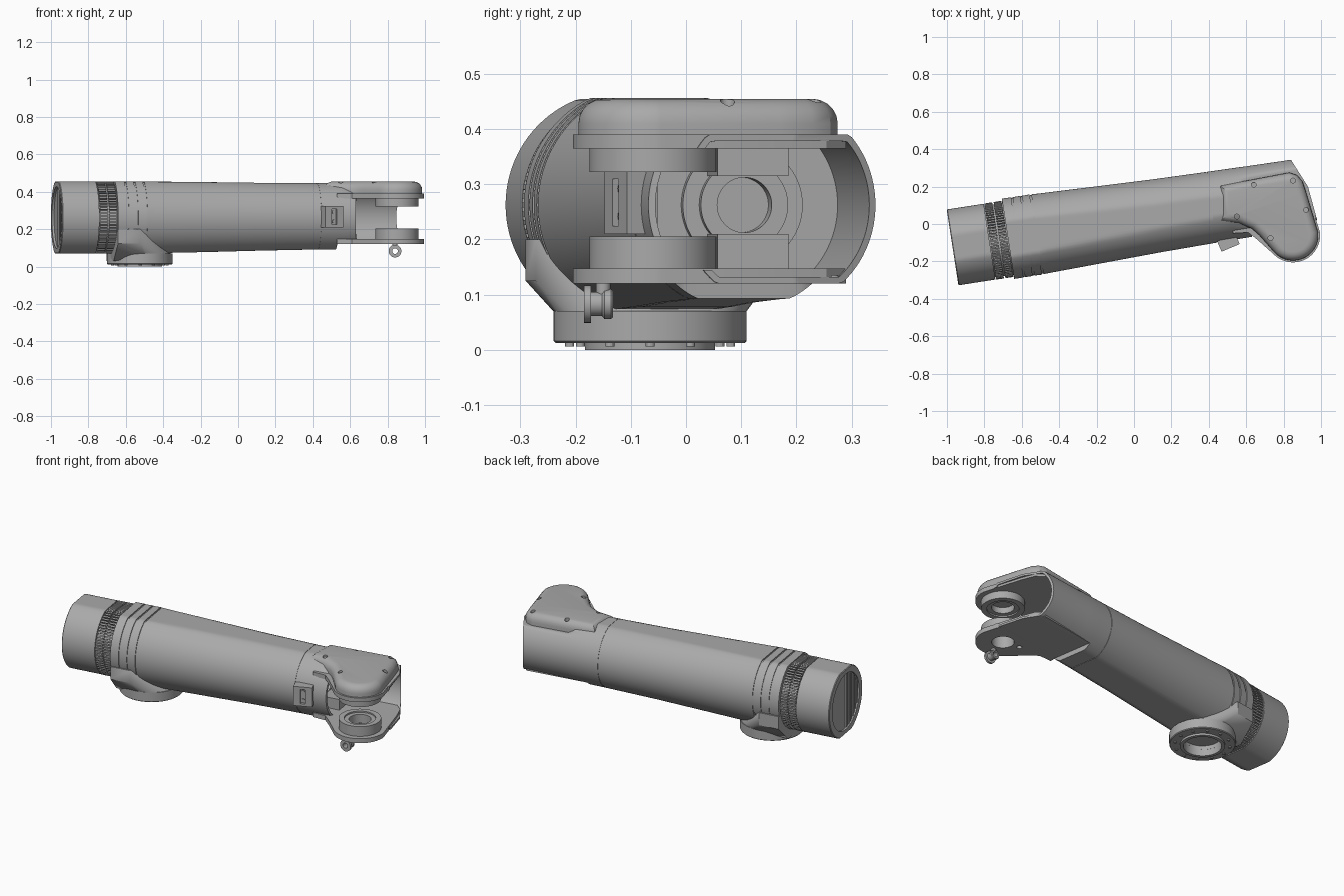
import bpy, bmesh, math
from mathutils import Matrix, Vector

if "Cube" in bpy.data.objects:
    bpy.data.objects.remove(bpy.data.objects["Cube"])

grey = bpy.data.materials.new("machined grey")
grey.use_nodes = True
grey.diffuse_color = (0.4, 0.4, 0.4, 1)
grey.node_tree.nodes["Principled BSDF"].inputs["Base Color"].default_value = (0.4, 0.4, 0.4, 1)

MID = 0.2625                                   # height of the arm axis
ARM = Matrix.Translation((-0.97, -0.125, MID)) @ Matrix.Rotation(math.radians(8.8), 4, 'Z')
JOINT = Vector((0.85, -0.06, 0))               # fork joint centre
FLANGE = Vector((-0.525, -0.065, 0))           # mounting flange centre


def finish(name, bm, matrix=Matrix()):
    bmesh.ops.recalc_face_normals(bm, faces=bm.faces)
    me = bpy.data.meshes.new(name)
    bm.to_mesh(me)
    bm.free()
    me.transform(matrix)
    me.materials.append(grey)
    ob = bpy.data.objects.new(name, me)
    bpy.context.collection.objects.link(ob)
    smooth(ob)
    return ob


def smooth(ob):
    ob.data.shade_smooth()
    ob.data.set_sharp_from_angle(angle=math.radians(28))


def loft(name, rings, matrix=Matrix(), closed=False):
    bm = bmesh.new()
    loops = [[bm.verts.new(p) for p in ring] for ring in rings]
    pairs = list(zip(loops, loops[1:])) + ([(loops[-1], loops[0])] if closed else [])
    for a, b in pairs:
        for i in range(len(a)):
            j = (i + 1) % len(a)
            bm.faces.new((a[i], a[j], b[j], b[i]))
    if not closed:
        bm.faces.new(loops[0])
        bm.faces.new(loops[-1])
    return finish(name, bm, matrix)


def circle(r, n=64, a0=0, a1=360):
    return [(r * math.cos(math.radians(a0 + (a1 - a0) * i / n)),
             r * math.sin(math.radians(a0 + (a1 - a0) * i / n))) for i in range(n)]


def lathe(name, profile, matrix, closed=False, n=64):
    return loft(name, [[(x, y, z) for x, y in circle(r, n)] for r, z in profile], matrix, closed)


def prism(name, pts, z0, z1):
    return loft(name, [[(x, y, z) for x, y in pts] for z in (z0, z1)])


def box(name, size, centre, matrix):
    bm = bmesh.new()
    bmesh.ops.create_cube(bm, size=1, matrix=Matrix.Translation(centre) @ Matrix.Diagonal((*size, 1)))
    return finish(name, bm, matrix)


def cut(ob, cutter):
    mod = ob.modifiers.new("cut", 'BOOLEAN')
    mod.operation, mod.object, mod.solver = 'DIFFERENCE', cutter, 'EXACT'
    bpy.context.view_layer.objects.active = ob
    bpy.ops.object.modifier_apply(modifier=mod.name)
    bpy.data.objects.remove(cutter)
    smooth(ob)


def drill(ob, x, y, r, z0, z1):
    cut(ob, lathe("drill", [(r, z0), (r, z1)], Matrix.Translation((x, y, 0)), n=24))


def section(u, r, lo, hi):
    return [(u, v, min(max(w, lo - MID), hi - MID)) for v, w in circle(r, 96)]


# Arm tube: round section with flattened top and bottom, hollow at the fork end
stations = [(0.012, 0.165, 0.07, 0.455), (0, 0.165, 0.07, 0.455), (0, 0.201, 0.074, 0.451),
            (0.004, 0.205, 0.07, 0.455), (0.2, 0.205, 0.07, 0.455), (0.2, 0.193, 0.08, 0.445),
            (0.3, 0.193, 0.08, 0.445), (0.3, 0.217, 0.07, 0.456)]
for u in (0.35, 0.4, 0.45):
    stations += [(u, 0.217, 0.07, 0.456), (u, 0.212, 0.075, 0.45),
                 (u + 0.009, 0.212, 0.075, 0.45), (u + 0.009, 0.216, 0.07, 0.456)]
stations += [(0.5, 0.214, 0.072, 0.455), (0.8, 0.205, 0.078, 0.452), (1.1, 0.196, 0.086, 0.448),
             (1.4, 0.191, 0.092, 0.446), (1.4, 0.189, 0.094, 0.444), (1.405, 0.189, 0.094, 0.444),
             (1.405, 0.191, 0.092, 0.446), (1.5, 0.19, 0.093, 0.446), (1.502, 0.19, 0.12, 0.446),
             (1.58, 0.189, 0.12, 0.446), (1.62, 0.188, 0.12, 0.39), (2, 0.185, 0.12, 0.39),
             (2, 0.173, 0.132, 0.378), (1.47, 0.177, 0.132, 0.378)]
tube = loft("arm_tube", [section(*s) for s in stations], ARM)
cut(tube, lathe("pocket", [(0.22, 0.145), (0.22, 0.365)], Matrix.Translation(JOINT)))
cut(tube, prism("end_cut", [(0.74, 0.5), (0.93, 0.2), (0.985, 0), (0.985, -0.4),
                            (1.3, -0.4), (1.3, 0.6), (0.74, 0.6)], 0, 0.6))

# Cooling fins, two rows around the vent band
bm = bmesh.new()
for i in range(80):
    a = math.tau * i / 80
    reach = min(0.206, 0.192 / max(abs(math.sin(a)), 0.01))
    for u in (0.225, 0.275):
        m = Matrix.Rotation(a, 4, 'X') @ Matrix.Translation((u, reach - 0.015, 0))
        bmesh.ops.create_cube(bm, size=1, matrix=m @ Matrix.Diagonal((0.042, 0.03, 0.009, 1)))
finish("cooling_fins", bm, ARM)

# End cap grille: upright slats over one half of the recess
bm = bmesh.new()
for i in range(9):
    v = -0.145 + i * 0.016
    h = 2 * math.sqrt(0.16 ** 2 - v * v)
    bmesh.ops.create_cube(bm, size=1, matrix=Matrix.Translation((0.009, v, 0))
                          @ Matrix.Diagonal((0.01, 0.007, h, 1)))
finish("end_grille", bm, ARM)

# Saddle blending the tube into the mounting flange
bm = bmesh.new()
for x, y in circle(0.172, 48):
    bm.verts.new((x + FLANGE.x, y + FLANGE.y, 0.066))
for u in (0.3, 0.42):
    for v in (-0.214, 0.214):
        for z in (0.125, 0.2):
            bm.verts.new(ARM @ Vector((u, v, z - MID)))
for v in (-0.12, 0.12):
    bm.verts.new(ARM @ Vector((0.29, v, 0.03 - MID)))
bmesh.ops.convex_hull(bm, input=bm.verts)
saddle = finish("flange_saddle", bm)
drill(saddle, FLANGE.x, FLANGE.y, 0.1, -0.1, 0.06)

lathe("mounting_flange", [(0.1, 0), (0.118, 0), (0.118, 0.012), (0.171, 0.012), (0.175, 0.016),
                          (0.175, 0.07), (0.1, 0.07)], Matrix.Translation(FLANGE), True)
for x, y in circle(0.146, 12):
    lathe("flange_bolt", [(0.008, 0.006), (0.008, 0.02)], Matrix.Translation(FLANGE + Vector((x, y, 0))), n=12)


# Fork plates and the rounded top cover
def fork_outline(r, left, tip, a0, a1, back):
    return left + [(x + JOINT.x, y + JOINT.y) for x, y in circle(r, 32, a0, a1)] + tip + back


plate = fork_outline(0.145, [(0.53, -0.05), (0.61, -0.045), (0.655, -0.08)],
                     [(0.925, 0.18)], 225, 371, [(0.895, 0.255), (0.85, 0.29), (0.53, 0.235)])
lower = prism("lower_fork_plate", plate, 0.12, 0.147)
upper = prism("upper_fork_plate", plate, 0.365, 0.39)
drill(lower, JOINT.x, JOINT.y, 0.06, 0, 0.2)

outline = fork_outline(0.135, [(0.46, 0.01), (0.56, 0.005), (0.63, -0.025), (0.67, -0.06)],
                       [(0.92, 0.17)], 225, 371, [(0.9, 0.23), (0.87, 0.262), (0.83, 0.275), (0.46, 0.205)])
cover = prism("fork_cover", outline, 0.38, 0.455)
bm = bmesh.new()
bm.from_mesh(cover.data)
top = [e for e in bm.edges if all(v.co.z > 0.45 for v in e.verts)]
bmesh.ops.bevel(bm, geom=top, offset=0.045, segments=5, profile=0.5, affect='EDGES', clamp_overlap=False)
bm.to_mesh(cover.data)
bm.free()
smooth(cover)
for x, y in ((0.55, 0.04), (0.64, 0.21), (0.85, 0.232), (0.92, 0.075), (0.73, -0.075)):
    drill(cover, x, y, 0.013, 0.42, 0.6)
    if x < 0.9:
        drill(lower, x + 0.02, y + 0.03, 0.014, 0.05, 0.135)

# Joint bosses with bearing bores
for name, z0, z1, step in (("lower_boss", 0.14, 0.205, 0.197), ("upper_boss", 0.37, 0.322, 0.33)):
    lathe(name, [(0.06, z0), (0.115, z0), (0.115, z1), (0.085, z1), (0.085, step), (0.06, step)],
          Matrix.Translation(JOINT), True)

# Inner bulkhead hub and blocks inside the open end
TO_U = ARM @ Matrix.Rotation(math.radians(90), 4, 'Y')
lathe("bulkhead_hub", [(0.05, 1.46), (0.11, 1.46), (0.11, 1.49), (0.08, 1.49), (0.08, 1.51), (0.05, 1.51)],
      TO_U, True)
for side, z in (("lower", -0.085), ("upper", 0.085)):
    box(side + "_inner_block", (0.12, 0.13, 0.065), (1.55, 0, z), ARM)

# Side bracket with a slot and two screws
SIDE = Matrix.Translation((0.505, -0.1, 0.267)) @ Matrix.Rotation(math.radians(23), 4, 'Z')
bracket = box("side_bracket", (0.105, 0.06, 0.115), (0, 0, 0), SIDE)
cut(bracket, box("slot", (0.028, 0.03, 0.085), (0, -0.03, 0), SIDE))
for z in (-0.025, 0.025):
    lathe("bracket_screw", [(0.009, 0), (0.009, 0.01)],
          SIDE @ Matrix.Translation((0, -0.012, z)) @ Matrix.Rotation(math.radians(90), 4, 'X'), n=16)

# Hose fitting under the fork
HOSE = Matrix.Translation((0.84, -0.132, 0.083)) @ Matrix.Rotation(math.radians(90), 4, 'X')
lathe("hose_fitting", [(0.015, 0), (0.024, 0), (0.027, 0.004), (0.027, 0.016), (0.022, 0.02), (0.022, 0.04),
                       (0.034, 0.04), (0.034, 0.053), (0.015, 0.053)], HOSE, True, 32)
lathe("hose_stem", [(0.013, 0.1), (0.013, 0.125)], Matrix.Translation((0.84, -0.15, 0)), n=16)
